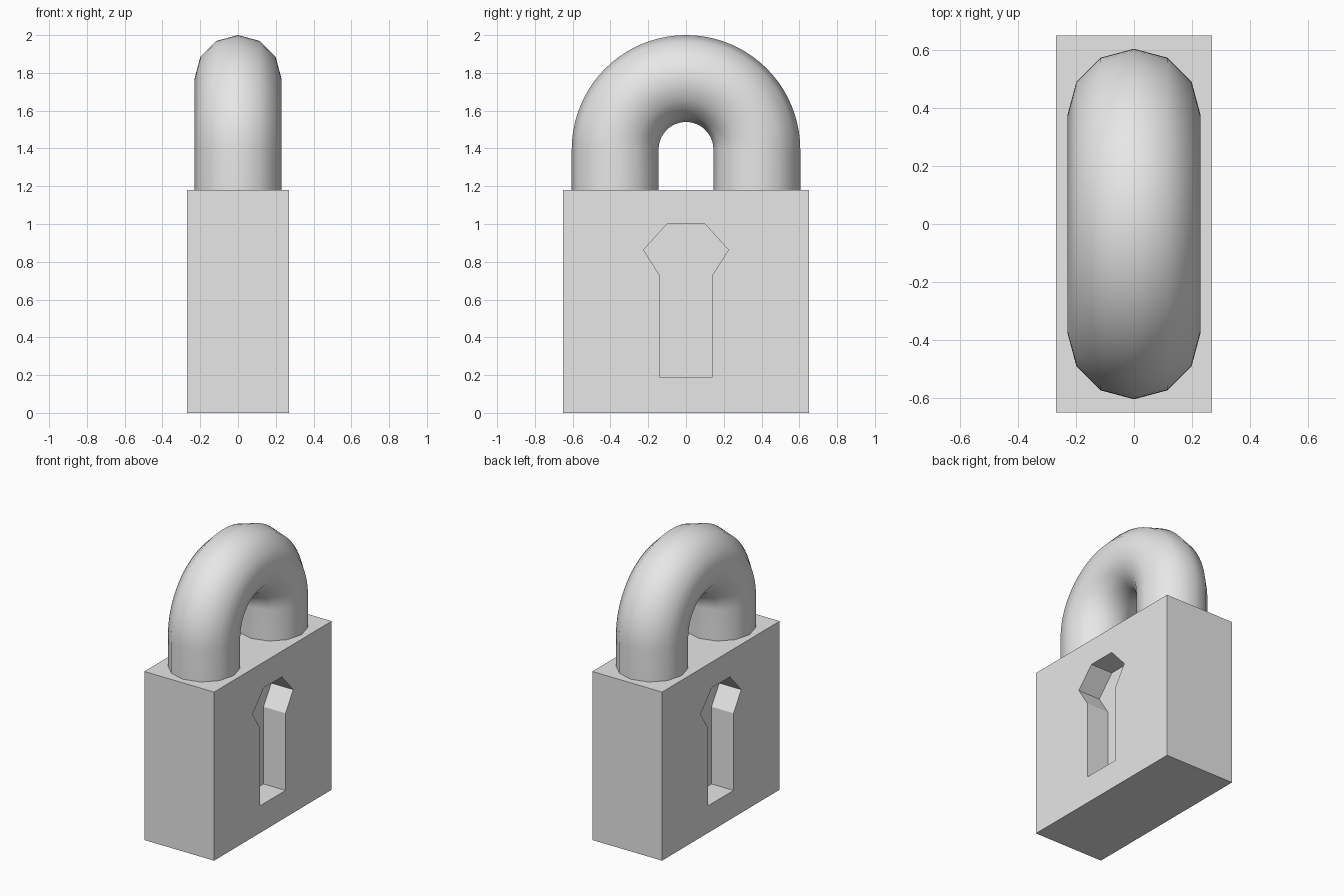
import bpy, bmesh, math
from mathutils import Vector

if "Cube" in bpy.data.objects:
    bpy.data.objects.remove(bpy.data.objects["Cube"], do_unlink=True)

HALF_X, HALF_Y, BODY_TOP = 0.27, 0.65, 1.18
KEYHOLE_DEPTH = 0.17
BEND_RADIUS, TUBE_RADIUS, BEND_Z = 0.375, 0.23, 1.395
SIDES, BEND_STEPS = 12, 40

grey = bpy.data.materials.new("light_grey")
grey.use_nodes = True
grey.diffuse_color = (0.8, 0.8, 0.8, 1)
grey.node_tree.nodes["Principled BSDF"].inputs["Base Color"].default_value = (0.8, 0.8, 0.8, 1)


def make_object(name, bm):
    bmesh.ops.recalc_face_normals(bm, faces=bm.faces)
    mesh = bpy.data.meshes.new(name)
    bm.to_mesh(mesh)
    bm.free()
    mesh.materials.append(grey)
    obj = bpy.data.objects.new(name, mesh)
    bpy.context.collection.objects.link(obj)
    return obj


# Lock body
bm = bmesh.new()
bmesh.ops.create_cube(bm, size=1)
for v in bm.verts:
    v.co = Vector((v.co.x * 2 * HALF_X, v.co.y * 2 * HALF_Y, (v.co.z + 0.5) * BODY_TOP))
body = make_object("lock_body", bm)

# Keyhole recess on both broad sides
half_profile = [(0.14, 0.19), (0.14, 0.73), (0.225, 0.863), (0.1, 1.0)]
profile = half_profile + [(-y, z) for y, z in reversed(half_profile)]
for side in (1, -1):
    bm = bmesh.new()
    floor_x = side * (HALF_X - KEYHOLE_DEPTH)
    face = bm.faces.new([bm.verts.new((floor_x, y, z)) for y, z in profile])
    extruded = bmesh.ops.extrude_face_region(bm, geom=[face])["geom"]
    bmesh.ops.translate(bm, vec=(side * (KEYHOLE_DEPTH + 0.1), 0, 0),
                        verts=[g for g in extruded if isinstance(g, bmesh.types.BMVert)])
    cutter = make_object("keyhole_cutter", bm)
    cutter.hide_render = True
    cut = body.modifiers.new("keyhole", "BOOLEAN")
    cut.operation, cut.solver, cut.object = "DIFFERENCE", "EXACT", cutter
    bpy.context.view_layer.objects.active = body
    bpy.ops.object.modifier_apply(modifier=cut.name)
    bpy.data.objects.remove(cutter, do_unlink=True)

# Shackle: a round section swept up one leg, over the bend and down the other
leg_bottom = BODY_TOP - 0.03
stations = [(0, leg_bottom)]
stations += [(math.pi * i / BEND_STEPS, BEND_Z) for i in range(BEND_STEPS + 1)]
stations += [(math.pi, leg_bottom)]
bm = bmesh.new()
rings = []
for bend, base_z in stations:
    outward = Vector((0, math.cos(bend), math.sin(bend)))
    ring = []
    for k in range(SIDES):
        a = math.tau * k / SIDES
        reach = BEND_RADIUS + TUBE_RADIUS * math.cos(a)
        ring.append(bm.verts.new(outward * reach + Vector((TUBE_RADIUS * math.sin(a), 0, base_z))))
    rings.append(ring)
for lower, upper in zip(rings, rings[1:]):
    for k in range(SIDES):
        n = (k + 1) % SIDES
        bm.faces.new((lower[k], lower[n], upper[n], upper[k])).smooth = True
bm.faces.new(rings[0])
bm.faces.new(rings[-1])
make_object("shackle", bm)
